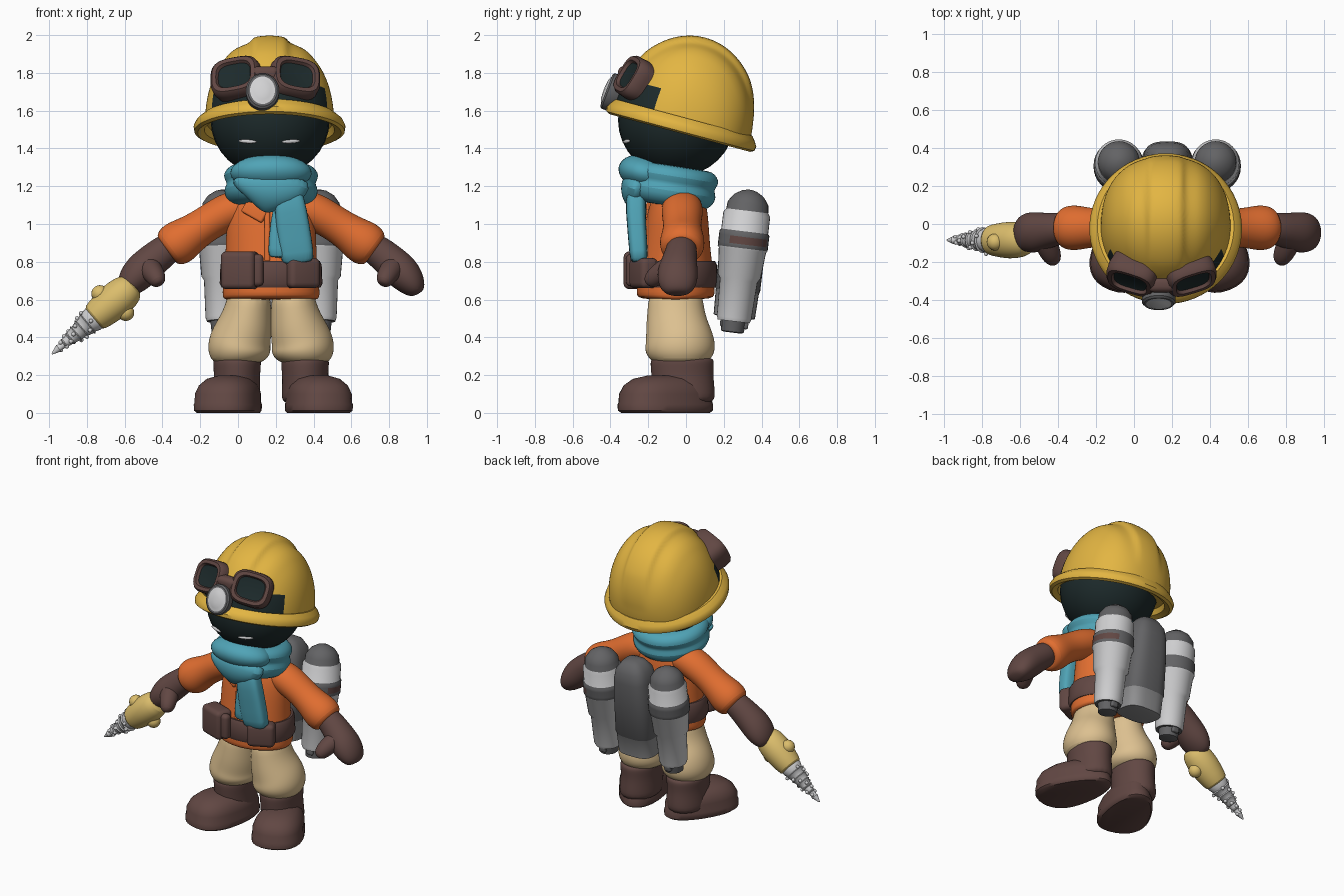
import bpy, bmesh, math
from mathutils import Vector, Matrix, Euler

cube = bpy.data.objects.get("Cube")
if cube:
    bpy.data.objects.remove(cube, do_unlink=True)


def material(name, r, g, b):
    m = bpy.data.materials.new(name)
    m.use_nodes = True
    m.diffuse_color = (r, g, b, 1)
    m.node_tree.nodes["Principled BSDF"].inputs["Base Color"].default_value = (r, g, b, 1)
    return m


YELLOW = material("helmet yellow", .77, .465, .055)
ORANGE = material("jacket orange", .75, .155, .03)
TEAL = material("scarf teal", .08, .37, .47)
BROWN = material("leather brown", .12, .063, .056)
DARK = material("dark skin", .012, .023, .024)
TAN = material("trouser tan", .72, .53, .28)
PALE = material("pale metal", .64, .64, .65)
STEEL = material("dark steel", .125, .125, .13)
MID = material("mid steel", .28, .28, .285)
OCHRE = material("drill ochre", .71, .51, .15)

CX = .175          # symmetry plane of the figure
made = []


def finish(name, bm, mats, loc=(0, 0, 0), rot=None, subsurf=0):
    bmesh.ops.recalc_face_normals(bm, faces=bm.faces[:])
    me = bpy.data.meshes.new(name)
    bm.to_mesh(me)
    bm.free()
    for m in mats:
        me.materials.append(m)
    ob = bpy.data.objects.new(name, me)
    bpy.context.collection.objects.link(ob)
    rot = rot or Euler((0, 0, 0))
    ob.matrix_world = Matrix.Translation(loc) @ rot.to_matrix().to_4x4()
    if subsurf:
        mod = ob.modifiers.new("smooth", "SUBSURF")
        mod.levels = mod.render_levels = subsurf
    made.append(ob)
    return ob


def loft(name, stations, mat, ref=(1, 0, 0), axis=None, power=2, n=28,
         bands=None, loc=(0, 0, 0), rot=None, subsurf=0):
    """Skin rings (x, y, z, ra, rb); bands changes material from a ring index on."""
    bm = bmesh.new()
    pts = [Vector(s[:3]) for s in stations]
    mats, idx, current = [mat], [], 0
    rings = []
    for i, s in enumerate(stations):
        t = Vector(axis) if axis else pts[min(i + 1, len(pts) - 1)] - pts[max(i - 1, 0)]
        t.normalize()
        u = Vector(ref)
        u = (u - t * u.dot(t)).normalized()
        v = t.cross(u)
        ring = []
        for k in range(n):
            c, d = math.cos(math.tau * k / n), math.sin(math.tau * k / n)
            c = math.copysign(abs(c) ** (2 / power), c)
            d = math.copysign(abs(d) ** (2 / power), d)
            ring.append(bm.verts.new(pts[i] + u * c * s[3] + v * d * s[4]))
        rings.append(ring)
        if bands and i in bands:
            if bands[i] not in mats:
                mats.append(bands[i])
            current = mats.index(bands[i])
        idx.append(current)
    for i in range(len(rings) - 1):
        for k in range(n):
            j = (k + 1) % n
            f = bm.faces.new((rings[i][k], rings[i][j], rings[i + 1][j], rings[i + 1][k]))
            f.material_index = idx[i]
    bm.faces.new(rings[0]).material_index = idx[0]
    bm.faces.new(rings[-1]).material_index = idx[-1]
    return finish(name, bm, mats, loc, rot, subsurf)


def stack(name, profile, mat, **kw):
    """Rings (height, ra, rb) along local z; rb may be left out for round parts."""
    return loft(name, [(0, 0, p[0], p[1], p[-1]) for p in profile], mat, axis=(0, 0, 1), **kw)


def ball(name, loc, size, mat, rot=None, seg=32):
    bm = bmesh.new()
    bmesh.ops.create_uvsphere(bm, u_segments=seg, v_segments=seg // 2, radius=1)
    bmesh.ops.scale(bm, vec=size, verts=bm.verts)
    return finish(name, bm, [mat], loc, rot)


def box(name, loc, size, mat, rot=None, bevel=.03):
    bm = bmesh.new()
    bmesh.ops.create_cube(bm, size=1)
    bmesh.ops.scale(bm, vec=size, verts=bm.verts)
    bmesh.ops.bevel(bm, geom=bm.edges[:], offset=bevel, segments=4, profile=.5, affect='EDGES')
    return finish(name, bm, [mat], loc, rot)


def facing(d):
    return Vector(d).to_track_quat('Z', 'Y')


# Head and eyes
ball("head", (CX - .005, -.05, 1.55), (.315, .31, .3), DARK)
for s in (-1, 1):
    ball("eye", (CX - .01 + s * .115, -.315, 1.437), (.052, .009, .01), PALE,
         Euler((0, s * -.05, s * .35)), 16)

# Helmet dome with raised ribs and a dark strap across the brow
tilt = Euler((math.radians(-15), 0, 0))
helmet_at = (.167, -.02, 1.53)
bm = bmesh.new()
bmesh.ops.create_uvsphere(bm, u_segments=96, v_segments=64, radius=1)
bmesh.ops.delete(bm, geom=[v for v in bm.verts if v.co.z < -.01], context='VERTS')
for f in bm.faces:
    c = f.calc_center_median()
    f.material_index = int(c.z < .35 and abs(math.atan2(c.x, -c.y)) < 1.13)
for v in bm.verts:
    x, y, z = v.co
    fade = min(1, max(0, z * 2.2 - .5))
    rib = 1 / (1 + (abs(x) / .27) ** 14)
    side = .2 / (1 + ((abs(x) - .55) / .1) ** 4)
    k = 1 + .05 * fade * max(rib, side) + .14 * (x * z) ** 2 + .2 * (x * max(y, 0)) ** 2
    v.co = Vector((x * .342 * k, y * .37 * k, z * .45 * k))
finish("helmet_dome", bm, [YELLOW, DARK], helmet_at, tilt)
stack("helmet_brim", [(.03, .335, .36), (.035, .36, .375), (.01, .39, .395), (-.015, .402, .41),
                      (-.04, .398, .405), (-.05, .38, .385), (-.035, .345, .35), (.0, .33, .345)],
      YELLOW, n=64, loc=helmet_at, rot=tilt)

# Goggles
for s in (-1, 1):
    roll = Euler((0, 0, s * -.2)).to_quaternion()
    stack("goggle_frame", [(-.08, .125, .1), (.0, .136, .115), (.045, .133, .112), (.062, .12, .1),
                           (.062, .098, .078), (.045, .09, .07), (.042, .08, .06)], BROWN,
          power=3.2, n=40, bands={5: DARK}, loc=(.145 + s * .15, -.264, 1.765),
          rot=facing((s * .33, -.8, .48)) @ roll)
box("goggle_bridge", (.145, -.32, 1.79), (.14, .08, .09), BROWN)

# Headlamp
stack("headlamp", [(-.1, .06), (-.03, .07, .075), (.0, .088, .1), (.04, .088, .1), (.05, .078, .09),
                   (.05, .066, .078), (.06, .045, .055), (.064, .015, .02)], STEEL,
      n=36, bands={5: PALE}, loc=(.13, -.375, 1.69), rot=facing((0, -.93, .36)))

# Scarf: rolled collar, front fold and hanging ends
stack("scarf_collar", [(-.1, .15), (-.095, .2), (-.06, .24), (-.015, .252), (.012, .235), (.03, .238),
                       (.06, .255), (.09, .24), (.115, .21), (.115, .16)], TEAL, n=40,
      loc=(CX, -.085, 1.195), rot=Euler((math.radians(-9), 0, 0)), subsurf=1)
ball("scarf_front_fold", (CX, -.215, 1.27), (.215, .145, .095), TEAL, Euler((-.25, 0, 0)))
loft("scarf_point", [(CX, -.24, 1.25, .2, .08), (CX, -.265, 1.2, .21, .085), (CX - .01, -.27, 1.15, .17, .075),
                     (CX - .02, -.26, 1.1, .08, .05), (CX - .025, -.25, 1.06, .02, .02)], TEAL, subsurf=1)
loft("scarf_tail", [(.26, -.25, 1.22, .06, .04), (.272, -.27, 1.13, .08, .055), (.288, -.262, 1.0, .09, .05),
                    (.315, -.25, .83, .088, .05), (.318, -.248, .79, .084, .04)], TEAL, power=3.5, subsurf=1)
loft("scarf_under_tail", [(.25, -.24, 1.15, .05, .04), (.228, -.25, 1.0, .06, .035),
                          (.222, -.255, .85, .062, .035), (.222, -.255, .82, .06, .03)],
     TEAL, power=3, subsurf=1)

# Jacket body with lapel
loft("jacket", [(CX, -.055, .6, .2, .16), (CX, -.055, .598, .25, .2), (CX, -.055, .625, .262, .21),
                (CX, -.055, .75, .245, .2), (CX, -.052, .9, .24, .178), (CX, -.045, 1.04, .235, .165),
                (CX, -.035, 1.14, .2, .14), (CX, -.03, 1.2, .12, .1)], ORANGE, n=36, subsurf=2)
box("jacket_lapel", (.09, -.2, 1.07), (.13, .03, .08), ORANGE, Euler((-.15, .5, -.25)), .012)
box("jacket_placket", (.155, -.222, .94), (.03, .03, .28), ORANGE, Euler((-.1, 0, 0)), .01)

# Belt with pouches
stack("belt", [(-.065, .24, .19), (-.07, .262, .212), (-.05, .272, .222), (.05, .268, .218),
               (.07, .258, .208), (.065, .23, .18)], BROWN, n=40, loc=(CX, -.055, .735))
box("belt_pouch", (.01, -.25, .755), (.19, .12, .2), BROWN, Euler((0, 0, -.35)))
box("belt_buckle", (.085, -.285, .755), (.1, .06, .17), BROWN, Euler((0, 0, -.1)), .025)
box("belt_side_pouch", (.34, -.225, .74), (.18, .1, .16), BROWN, Euler((0, 0, .45)))

# Limbs, built once per side
for s in (-1, 1):
    side = "left_" if s > 0 else "right_"

    def limb(name, rows, mat, **kw):
        loft(side + name, [(CX + s * r[0], *r[1:]) for r in rows], mat, subsurf=2, n=20, **kw)

    limb("sleeve", [(.08, -.02, 1.1, .1, .1), (.17, -.02, 1.09, .11, .105), (.26, -.02, 1.05, .11, .1),
                    (.35, -.02, .995, .1, .095), (.42, -.02, .95, .108, .102), (.485, -.02, .905, .122, .122),
                    (.535, -.02, .87, .115, .112), (.555, -.02, .855, .085, .08), (.54, -.02, .866, .05, .05)],
         ORANGE, ref=(0, 1, 0), axis=(s * .8, 0, -.6))
    limb("glove", [(.5, -.02, .9, .075, .075), (.57, -.025, .855, .085, .085), (.635, -.035, .8, .095, .092),
                   (.695, -.045, .745, .11, .096), (.742, -.045, .69, .105, .08), (.772, -.045, .645, .08, .052),
                   (.78, -.045, .63, .04, .025)], BROWN, ref=(0, 1, 0))
    limb("thumb", [(.67, -.03, .8, .06, .06), (.64, -.1, .765, .062, .06), (.61, -.165, .72, .055, .055),
                   (.595, -.195, .69, .038, .038), (.59, -.2, .68, .015, .015)], BROWN)
    limb("trouser_leg", [(.11, -.055, .66, .11, .14), (.12, -.055, .56, .122, .15), (.135, -.05, .47, .145, .165),
                         (.16, -.035, .4, .162, .18), (.17, -.03, .34, .172, .192), (.17, -.03, .285, .155, .17),
                         (.168, -.03, .25, .1, .11)], TAN)
    limb("boot_shaft", [(.18, -.02, .29, .08, .11), (.18, -.02, .292, .125, .165), (.18, -.02, .265, .13, .172),
                        (.18, -.02, .2, .122, .165), (.183, -.01, .1, .128, .168), (.183, -.01, .04, .128, .16)],
         BROWN, axis=(0, 0, 1))
    foot = stack(side + "boot_foot", [(.0, .145, .24), (.012, .156, .258), (.045, .157, .26), (.055, .153, .255),
                                      (.1, .153, .252), (.145, .137, .228), (.18, .105, .18), (.198, .055, .1)],
                 BROWN, power=2.3, n=36, loc=(CX + .012 + s * .222, -.105, 0), rot=Euler((0, 0, s * .36)))
    for v in foot.data.vertices:      # narrow heel, wide toe
        v.co.x *= 1 - v.co.y

# Back pack: two banded tanks around a central block, one band with a rusty patch
lean = Euler((math.radians(-7), 0, 0))
for s in (-1, 1):
    tank = stack("pack_tank", [(0, .045), (.005, .06), (.06, .066), (.06, .085), (.08, .092), (.28, .1), (.3, .114),
                               (.44, .126), (.45, .133), (.47, .133), (.51, .133), (.53, .133), (.54, .125),
                               (.63, .125), (.65, .112), (.69, .108), (.73, .08), (.755, .04), (.762, .01)],
                 STEEL, n=32, bands={3: PALE, 8: STEEL, 12: PALE, 14: STEEL},
                 loc=(CX + s * .255, .245, .425), rot=lean)
    if s > 0:
        tank.data.materials.append(BROWN)
        for p in tank.data.polygons:
            if .47 < p.center.z < .51 and p.center.x > .06 and p.center.y > -.07:
                p.material_index = 2
    box("pack_nozzle", (CX + s * .255, .255, .47), (.05, .15, .04), STEEL, lean, .01)
stack("pack_block", [(.08, .1, .09), (.085, .135, .11), (.22, .14, .115), (.23, .145, .12), (.5, .135, .12),
                     (.62, .125, .115), (.69, .11, .1), (.74, .07, .065), (.755, .03, .03)], MID,
      bands={2: STEEL}, power=3, n=36, loc=(CX, .245, .425), rot=lean)

# Drill: rounded body with knobs and a studded spike
start, tip = Vector((-.55, -.085, .68)), Vector((-.985, -.085, .312))
aim = facing(tip - start)
stack("drill_body", [(0, .04), (.01, .07), (.05, .092), (.14, .1), (.22, .088), (.275, .08), (.285, .06)],
      OCHRE, n=28, loc=start, rot=aim, subsurf=1)
for a, b in ((.17, .08), (.13, -.085)):
    ball("drill_knob", start + aim @ Vector((.01, b, a)), (.045, .045, .045), OCHRE, None, 20)
spike, steps = [(.27, .068)], 6
length = (tip - start).length
for i in range(steps):
    h = .29 + i * .04
    r = .056 * (1 - i / steps) + .012
    spike += [(h, r), (h + .028, r * .85), (h + .033, r)]
stack("drill_spike", spike + [(length, .004)], PALE, n=20, loc=start, rot=aim)
for i in range(20):
    f = i / 20
    r = .06 * (1 - f) + .012
    p = Vector((math.cos(i * 1.9) * r, math.sin(i * 1.9) * r, .3 + f * .23))
    ball("drill_stud", start + aim @ p, (.012, .012, .012), PALE, None, 10)

# Smooth shading with crisp edges kept
bpy.ops.object.select_all(action='DESELECT')
for ob in made:
    ob.select_set(True)
bpy.context.view_layer.objects.active = made[0]
bpy.ops.object.shade_smooth_by_angle(angle=math.radians(42))
